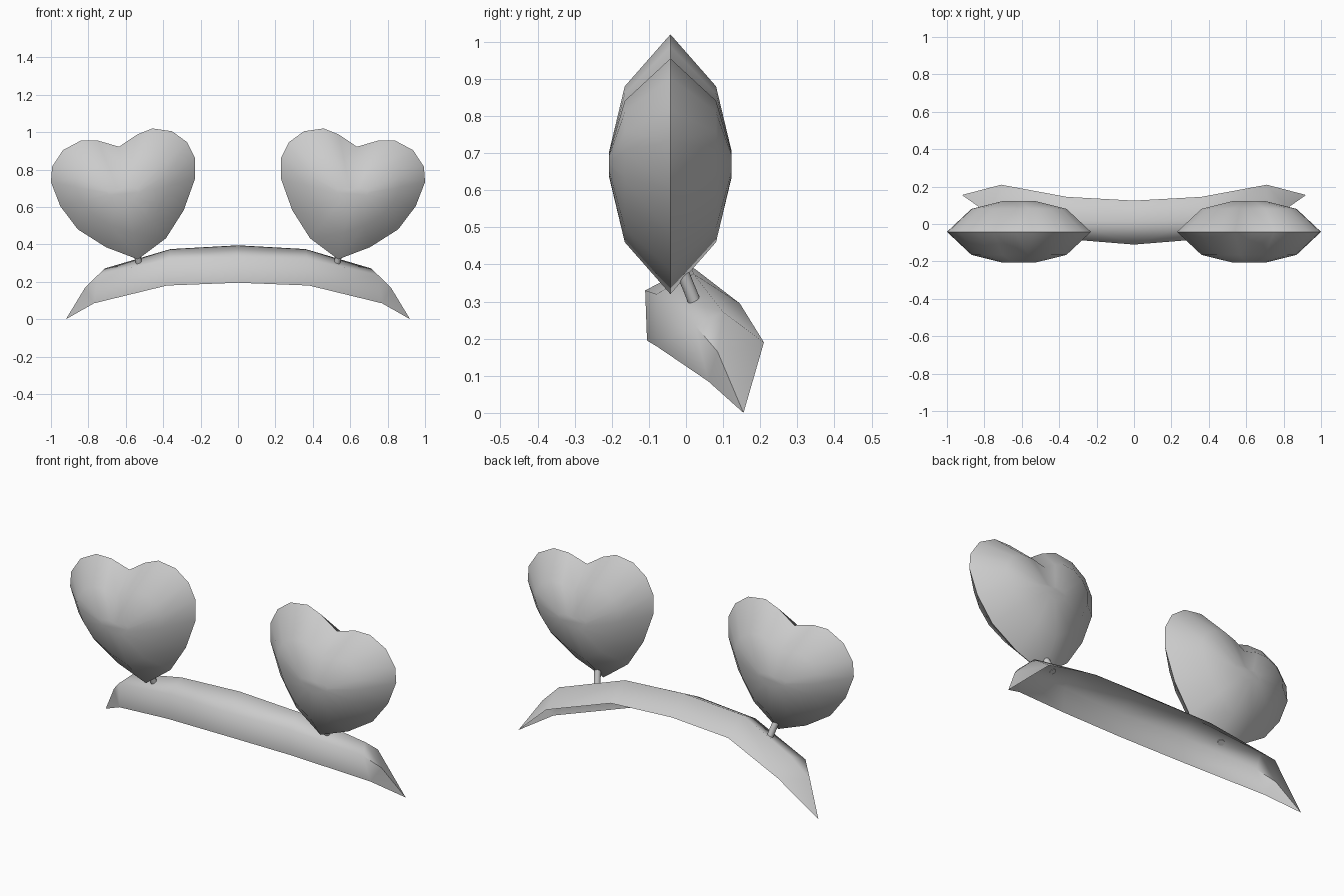
import bpy, bmesh, math
from mathutils import Vector

cube = bpy.data.objects.get("Cube")
if cube:
    bpy.data.objects.remove(cube, do_unlink=True)

grey = bpy.data.materials.new("plain_grey")
grey.use_nodes = True
colour = (0.6, 0.6, 0.6, 1)
grey.diffuse_color = colour
grey.node_tree.nodes["Principled BSDF"].inputs["Base Color"].default_value = colour


def finish(bm, name, angle):
    """Turn a bmesh into a smooth-shaded object with sharp creases."""
    bmesh.ops.recalc_face_normals(bm, faces=bm.faces)
    mesh = bpy.data.meshes.new(name)
    bm.to_mesh(mesh)
    bm.free()
    obj = bpy.data.objects.new(name, mesh)
    bpy.context.collection.objects.link(obj)
    mesh.materials.append(grey)
    bpy.ops.object.select_all(action='DESELECT')
    obj.select_set(True)
    bpy.context.view_layer.objects.active = obj
    bpy.ops.object.shade_smooth_by_angle(angle=math.radians(angle))
    return obj


def flip(p, side):
    return Vector((p[0] * side, p[1], p[2]))


# Headband: open shell; sections run front bottom, front top, ridge, back
MIDDLE = [(0, -.105, .195), (0, -.11, .33), (0, .015, .395), (0, .125, .305)]
SHOULDER = [(.38, -.08, .18), (.37, -.08, .32), (.36, .02, .375), (.36, .145, .295)]
END = [(.77, .06, .085), (.75, .025, .235), (.71, .1, .272), (.71, .21, .19)]
TIP, TIP_TOP = (.92, .155, 0), (.82, .085, .165)


def make_band():
    bm = bmesh.new()
    centre = [bm.verts.new(p) for p in MIDDLE]
    for side in (1, -1):
        rows = [centre] + [[bm.verts.new(flip(p, side)) for p in sec]
                           for sec in (SHOULDER, END)]
        for a, b in zip(rows, rows[1:]):
            for i in range(len(a) - 1):
                bm.faces.new((a[i], b[i], b[i + 1], a[i + 1]))
        # Pointed end cap
        low, front, ridge, back = rows[-1]
        tip = bm.verts.new(flip(TIP, side))
        top = bm.verts.new(flip(TIP_TOP, side))
        for tri in ((low, tip, top), (low, top, front), (front, top, ridge),
                    (top, tip, back), (top, back, ridge)):
            bm.faces.new(tri)
    return finish(bm, "headband", 70)


# Heart outline in x and z, from the bottom tip up the outer side
HEART = [(.535, .32), (.706, .385), (.856, .48), (.95, .604), (1, .733),
         (.994, .815), (.936, .904), (.84, .955), (.749, .955), (.636, .922),
         (.54, .987), (.458, 1.02), (.353, 1.005), (.273, .947), (.23, .861),
         (.23, .75), (.29, .583), (.385, .433)]
CENTRE_X, CENTRE_Y, CENTRE_Z = .615, -.042, .67


def make_heart(side, name):
    bm = bmesh.new()

    def ring(sx, sz, depth):
        return [bm.verts.new(flip((CENTRE_X + (x - CENTRE_X) * sx, CENTRE_Y + depth,
                                   CENTRE_Z + (z - CENTRE_Z) * sz), side))
                for x, z in HEART]

    rim = ring(1, 1, 0)
    count = len(rim)
    for face in (-1, 1):
        rings = [rim, ring(.66, .6, .123 * face), ring(.22, .1, .165 * face)]
        for a, b in zip(rings, rings[1:]):
            for i in range(count):
                j = (i + 1) % count
                bm.faces.new((a[i], a[j], b[j], b[i]))
        bm.faces.new(rings[-1])
    return finish(bm, name, 50)


# Short leaning stem joining heart and band
def make_stem(side, name):
    low, high = flip((.53, .022, .302), side), flip((.56, -.03, .43), side)
    axis = high - low
    bm = bmesh.new()
    bmesh.ops.create_cone(bm, cap_ends=True, segments=12, radius1=.017,
                          radius2=.017, depth=axis.length)
    turn = axis.to_track_quat('Z', 'Y')
    for v in bm.verts:
        v.co = turn @ v.co + (low + high) / 2
    return finish(bm, name, 40)


make_band()
for side, label in ((1, "left"), (-1, "right")):
    make_heart(side, label + "_heart")
    make_stem(side, label + "_stem")
